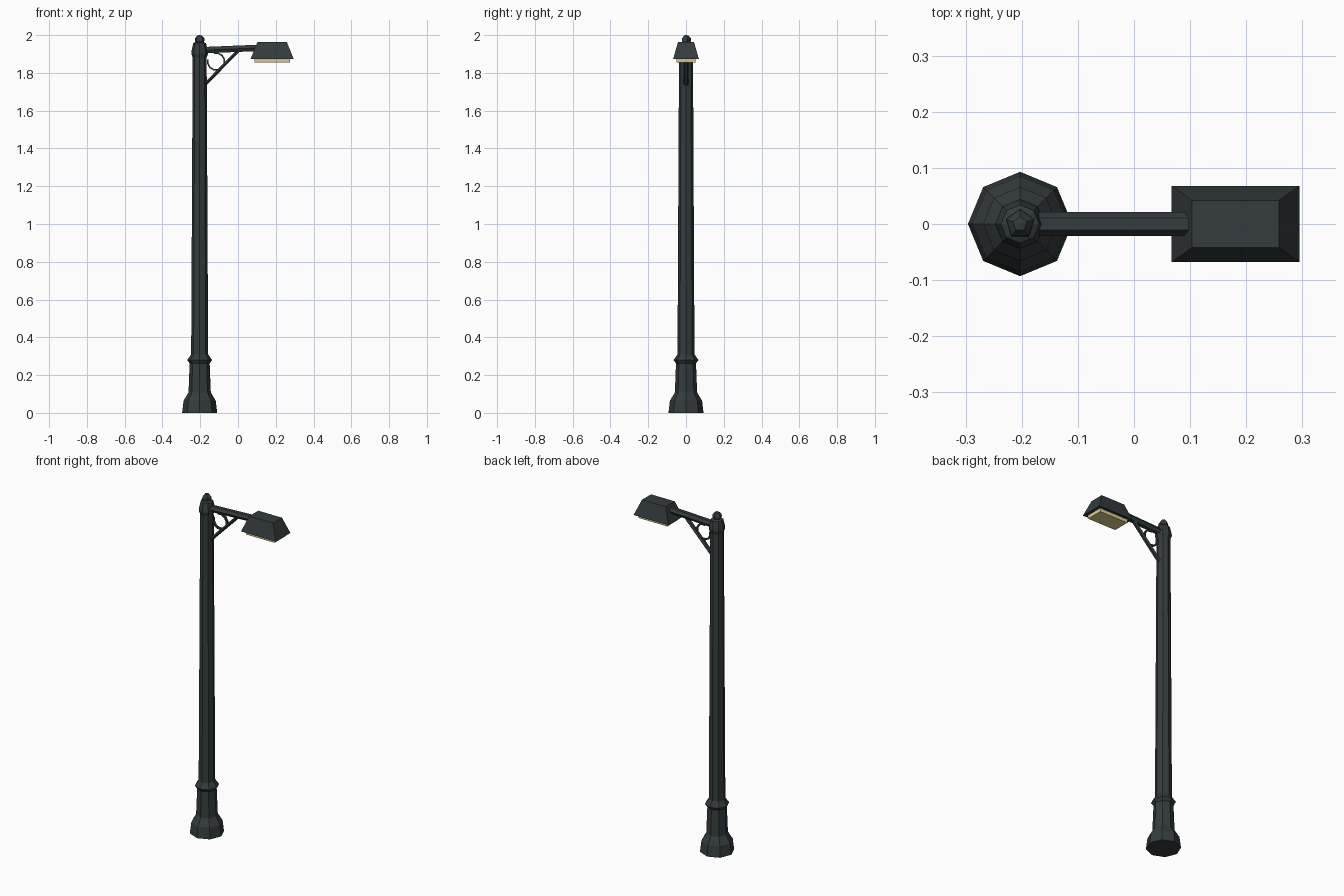
import bpy, bmesh
from math import sin, cos, pi, radians
from mathutils import Vector

if "Cube" in bpy.data.objects:
    bpy.data.objects.remove(bpy.data.objects["Cube"])


def material(name, color):
    m = bpy.data.materials.new(name)
    m.diffuse_color = (*color, 1)
    m.use_nodes = True
    m.node_tree.nodes["Principled BSDF"].inputs["Base Color"].default_value = m.diffuse_color
    return m


IRON = material("dark_iron", (0.035, 0.045, 0.048))
GLOW = material("warm_glass", (0.72, 0.62, 0.27))
POLE_X = -0.203


def loft(name, rings, mat):
    """Skin a list of equal-length vertex rings and cap both ends."""
    bm = bmesh.new()
    rows = [[bm.verts.new(p) for p in ring] for ring in rings]
    n = len(rows[0])
    for a, b in zip(rows, rows[1:]):
        for i in range(n):
            j = (i + 1) % n
            bm.faces.new((a[i], a[j], b[j], b[i]))
    bm.faces.new(rows[0][::-1])
    bm.faces.new(rows[-1])
    bmesh.ops.recalc_face_normals(bm, faces=bm.faces)
    mesh = bpy.data.meshes.new(name)
    bm.to_mesh(mesh)
    bm.free()
    mesh.materials.append(mat)
    ob = bpy.data.objects.new(name, mesh)
    bpy.context.collection.objects.link(ob)
    return ob


def lathe(name, profile, sides, start=0.0):
    rings = [[(POLE_X + r * cos(start + 2 * pi * i / sides),
               r * sin(start + 2 * pi * i / sides), z) for i in range(sides)]
             for r, z in profile]
    return loft(name, rings, IRON)


def bar(name, path, ry, rn, sides, start=0.0):
    """Sweep an elliptical section along a path in the xz plane."""
    pts = [Vector((x, 0, z)) for x, z in path]
    rings = []
    for k, p in enumerate(pts):
        t = (pts[min(k + 1, len(pts) - 1)] - pts[max(k - 1, 0)]).normalized()
        n = Vector((-t.z, 0, t.x))
        angles = [start + 2 * pi * i / sides for i in range(sides)]
        rings.append([p + Vector((0, ry * cos(a), 0)) + n * rn * sin(a) for a in angles])
    return loft(name, rings, IRON)


def box_taper(name, levels, mat):
    """Stack of rectangles: (x0, x1, half depth, z)."""
    return loft(name, [[(x0, -h, z), (x1, -h, z), (x1, h, z), (x0, h, z)]
                       for x0, x1, h, z in levels], mat)


# Octagonal post with flared foot and collar
lathe("post", [(0.093, 0), (0.085, 0.065), (0.059, 0.108), (0.053, 0.262),
               (0.066, 0.28), (0.045, 0.31), (0.037, 1.89)], 8)
# Post cap and small finial
lathe("post_cap", [(0.036, 1.88), (0.044, 1.90), (0.044, 1.912),
                   (0.034, 1.957), (0.018, 1.965)], 8)
lathe("finial", [(0.016, 1.955), (0.027, 1.97), (0.026, 1.983),
                 (0.013, 1.998), (0.002, 2.0)], 5, pi / 2)

# Hexagonal arm, rising slightly
bar("arm", [(-0.19, 1.920), (0.10, 1.932)], 0.021, 0.0195, 6)
# Diagonal brace and curved ornament
bar("brace", [(-0.178, 1.735), (0.0, 1.917)], 0.014, 0.010, 6)
arc = [radians(a) for a in range(-195, 106, 30)]
bar("brace_scroll", [(-0.116 + 0.045 * cos(a), 1.86 + 0.045 * sin(a)) for a in arc],
    0.010, 0.006, 4, pi / 4)

# Tapered lamp hood with glowing panel below
box_taper("lamp_hood", [(0.067, 0.295, 0.068, 1.874), (0.103, 0.258, 0.042, 1.964)], IRON)
box_taper("lamp_panel", [(0.088, 0.274, 0.050, 1.855), (0.085, 0.277, 0.052, 1.880)], GLOW)
